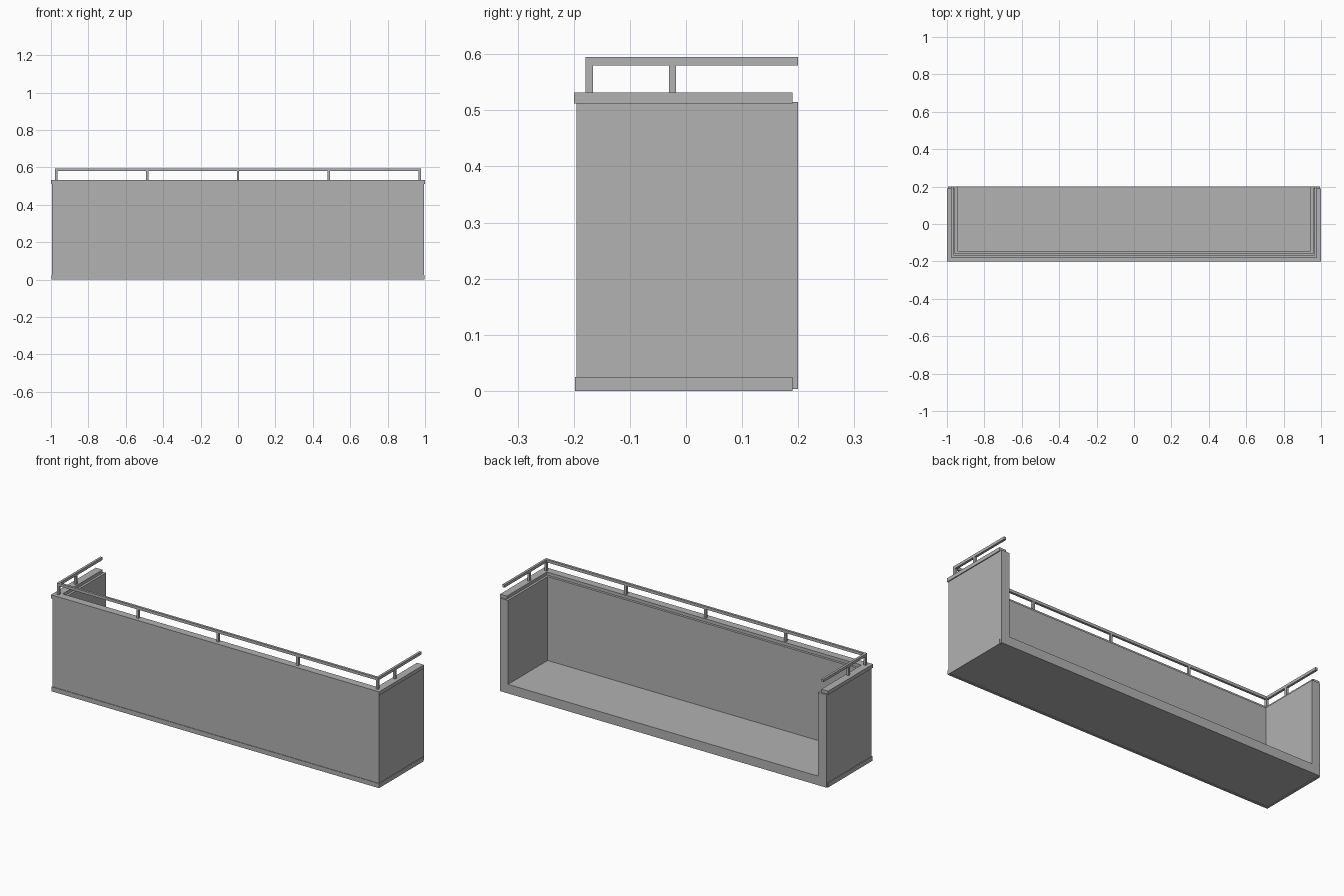
import bpy
import bmesh

if "Cube" in bpy.data.objects:
    bpy.data.objects.remove(bpy.data.objects["Cube"], do_unlink=True)

grey = bpy.data.materials.new("plain grey")
grey.use_nodes = True
colour = (0.445, 0.445, 0.445, 1)
grey.diffuse_color = colour
grey.node_tree.nodes["Principled BSDF"].inputs["Base Color"].default_value = colour


def extrude(name, outline, z0, z1):
    """Solid prism from a flat outline, between two heights."""
    bm = bmesh.new()
    face = bm.faces.new([bm.verts.new((x, y, z0)) for x, y in outline])
    top = bmesh.ops.extrude_face_region(bm, geom=[face])["geom"]
    verts = [v for v in top if isinstance(v, bmesh.types.BMVert)]
    bmesh.ops.translate(bm, verts=verts, vec=(0, 0, z1 - z0))
    bmesh.ops.recalc_face_normals(bm, faces=bm.faces)
    mesh = bpy.data.meshes.new(name)
    bm.to_mesh(mesh)
    bm.free()
    mesh.materials.append(grey)
    obj = bpy.data.objects.new(name, mesh)
    bpy.context.collection.objects.link(obj)
    return obj


def u_shape(name, half, front, back, width, z0, z1):
    """Band running along the front and both sides, open at the back."""
    inner = half - width
    right = [(-half, back), (-half, front)]
    inside = [(inner, back), (inner, front + width)]
    outline = right + [(-x, y) for x, y in reversed(right)]
    outline += inside + [(-x, y) for x, y in reversed(inside)]
    return extrude(name, outline, z0, z1)


def block(name, x0, x1, y0, y1, z0, z1):
    return extrude(name, [(x0, y0), (x1, y0), (x1, y1), (x0, y1)], z0, z1)


# Balcony body
WALL, FLOOR_TOP = 0.05, 0.053
u_shape("parapet_wall", 0.995, -0.195, 0.2, WALL, 0.003, 0.515)
block("floor_slab", WALL - 0.995, 0.995 - WALL, WALL - 0.195, 0.2, 0.003, FLOOR_TOP)

# Trim bands
u_shape("base_trim", 0.998, -0.198, 0.19, 0.012, 0, 0.025)
u_shape("coping", 1.0, -0.2, 0.19, 0.042, 0.512, 0.532)

# Handrail and its posts
BAR = 0.013
u_shape("handrail", 0.979, -0.179, 0.2, BAR, 0.58, 0.595)
corner = 0.979 - BAR / 2
spots = [(corner * i / 2, BAR / 2 - 0.179) for i in range(-2, 3)]
spots += [(side * corner, -0.024) for side in (-1, 1)]
for x, y in spots:
    h = BAR / 2
    block("rail_post", x - h, x + h, y - h, y + h, 0.53, 0.581)
